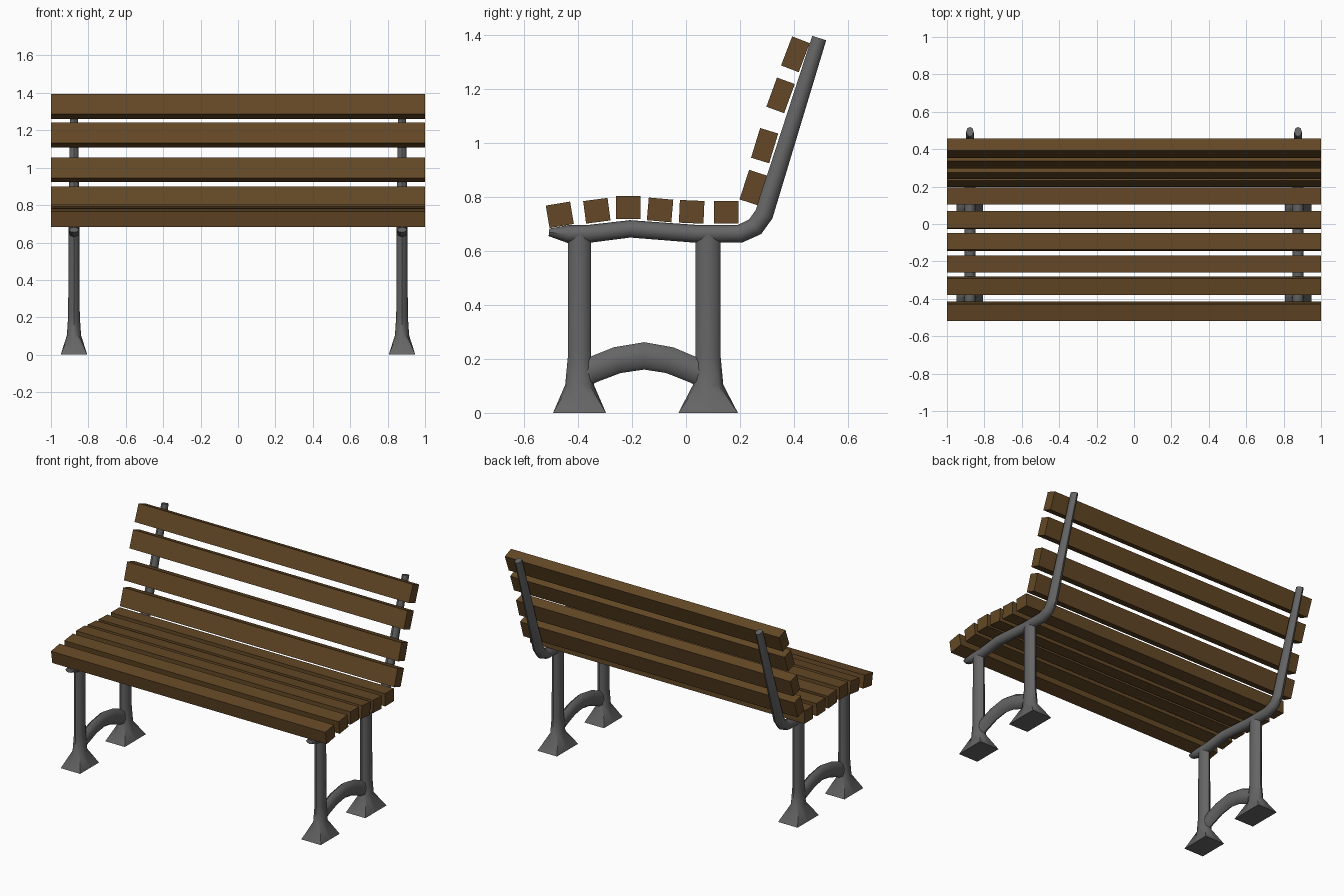
import bpy, bmesh
from math import cos, sin, pi, radians
from mathutils import Vector

cube = bpy.data.objects.get("Cube")
if cube:
    bpy.data.objects.remove(cube)


def material(name, rgb):
    m = bpy.data.materials.new(name)
    m.use_nodes = True
    m.diffuse_color = (*rgb, 1)
    bsdf = m.node_tree.nodes["Principled BSDF"]
    bsdf.inputs["Base Color"].default_value = (*rgb, 1)
    bsdf.inputs["Roughness"].default_value = 0.7
    return m


WOOD = material("brown wood", (0.125, 0.064, 0.019))
IRON = material("grey iron", (0.13, 0.13, 0.13))
SIDES = 8


def add_object(name, bm, mat, smooth):
    bmesh.ops.recalc_face_normals(bm, faces=bm.faces)
    mesh = bpy.data.meshes.new(name)
    bm.to_mesh(mesh)
    bm.free()
    mesh.materials.append(mat)
    ob = bpy.data.objects.new(name, mesh)
    bpy.context.collection.objects.link(ob)
    if smooth:
        bpy.ops.object.select_all(action="DESELECT")
        ob.select_set(True)
        bpy.context.view_layer.objects.active = ob
        bpy.ops.object.shade_smooth_by_angle(angle=radians(50))
    return ob


def sweep(name, x, path, square_base=False):
    """Tube through (y, z, half width in x, half thickness) stations."""
    bm = bmesh.new()
    pts = [Vector((0, p[0], p[1])) for p in path]
    rings = []
    for i, (y, z, rx, rn) in enumerate(path):
        before = (pts[i] - pts[max(i - 1, 0)]).normalized()
        after = (pts[min(i + 1, len(pts) - 1)] - pts[i]).normalized()
        t = (before + after).normalized()
        normal = Vector((0, -t.z, t.y))
        if before.length and after.length:
            rn /= max(t.dot(after), 0.7)  # keep thickness through the bend
        ring = []
        for k in range(SIDES):
            a = 2 * pi * k / SIDES
            c, s = cos(a), sin(a)
            if square_base and i == 0:
                m = max(abs(c), abs(s))
                c, s = c / m, s / m
            ring.append(bm.verts.new(pts[i] + Vector((x + rx * c, 0, 0)) + normal * rn * s))
        rings.append(ring)
    for lo, hi in zip(rings, rings[1:]):
        for k in range(SIDES):
            j = (k + 1) % SIDES
            bm.faces.new((lo[k], lo[j], hi[j], hi[k]))
    bm.faces.new(rings[0])
    bm.faces.new(rings[-1])
    return add_object(name, bm, IRON, True)


def slat(name, y, z, depth, height, tilt):
    bm = bmesh.new()
    bmesh.ops.create_cube(bm, size=1)
    bmesh.ops.scale(bm, vec=(2, depth, height), verts=bm.verts)
    ob = add_object(name, bm, WOOD, False)
    ob.location = (0, y, z)
    ob.rotation_euler.x = radians(tilt)


# Iron end frames
RAIL = [(-0.507, 0.668, 0.026, 0.014), (-0.437, 0.662, 0.03, 0.033),
        (-0.356, 0.663, 0.03, 0.033), (-0.207, 0.681, 0.03, 0.032),
        (0.033, 0.663, 0.03, 0.033), (0.2, 0.663, 0.03, 0.033),
        (0.256, 0.689, 0.03, 0.034), (0.289, 0.735, 0.03, 0.034),
        (0.493, 1.387, 0.02, 0.027)]
ARCH = [(-0.39, 0.135, 0.027, 0.048), (-0.35, 0.158, 0.027, 0.048),
        (-0.255, 0.195, 0.027, 0.049), (-0.155, 0.211, 0.027, 0.05),
        (-0.06, 0.195, 0.027, 0.049), (0.03, 0.158, 0.027, 0.048),
        (0.08, 0.135, 0.027, 0.048)]
for side, x in (("left", 0.877), ("right", -0.877)):
    sweep(f"{side}_seat_and_back_rail", x, RAIL)
    sweep(f"{side}_arched_brace", x, ARCH)
    for end, y, r, foot in (("front", -0.394, 0.043, 0.098), ("back", 0.082, 0.046, 0.11)):
        sweep(f"{side}_{end}_leg", x,
              [(y, 0, 0.071, foot), (y, 0.104, 0.038, r + 0.01),
               (y, 0.21, 0.031, r), (y, 0.665, 0.029, r)], square_base=True)

# Wooden seat slats: y, z, tilt
SEAT = [(-0.467, 0.733, 9.5), (-0.33, 0.748, 7.5), (-0.213, 0.76, 0),
        (-0.096, 0.751, -5), (0.021, 0.744, -2.5), (0.149, 0.742, 0)]
for i, (y, z, tilt) in enumerate(SEAT, 1):
    slat(f"seat_slat_{i}", y, z, 0.091, 0.084, tilt)

# Wooden backrest slats: y, z, tilt
BACK = [(0.249, 0.834, -18), (0.291, 0.989, -17), (0.35, 1.175, -20), (0.405, 1.327, -21)]
for i, (y, z, tilt) in enumerate(BACK, 1):
    slat(f"back_slat_{i}", y, z, 0.07, 0.115, tilt)
